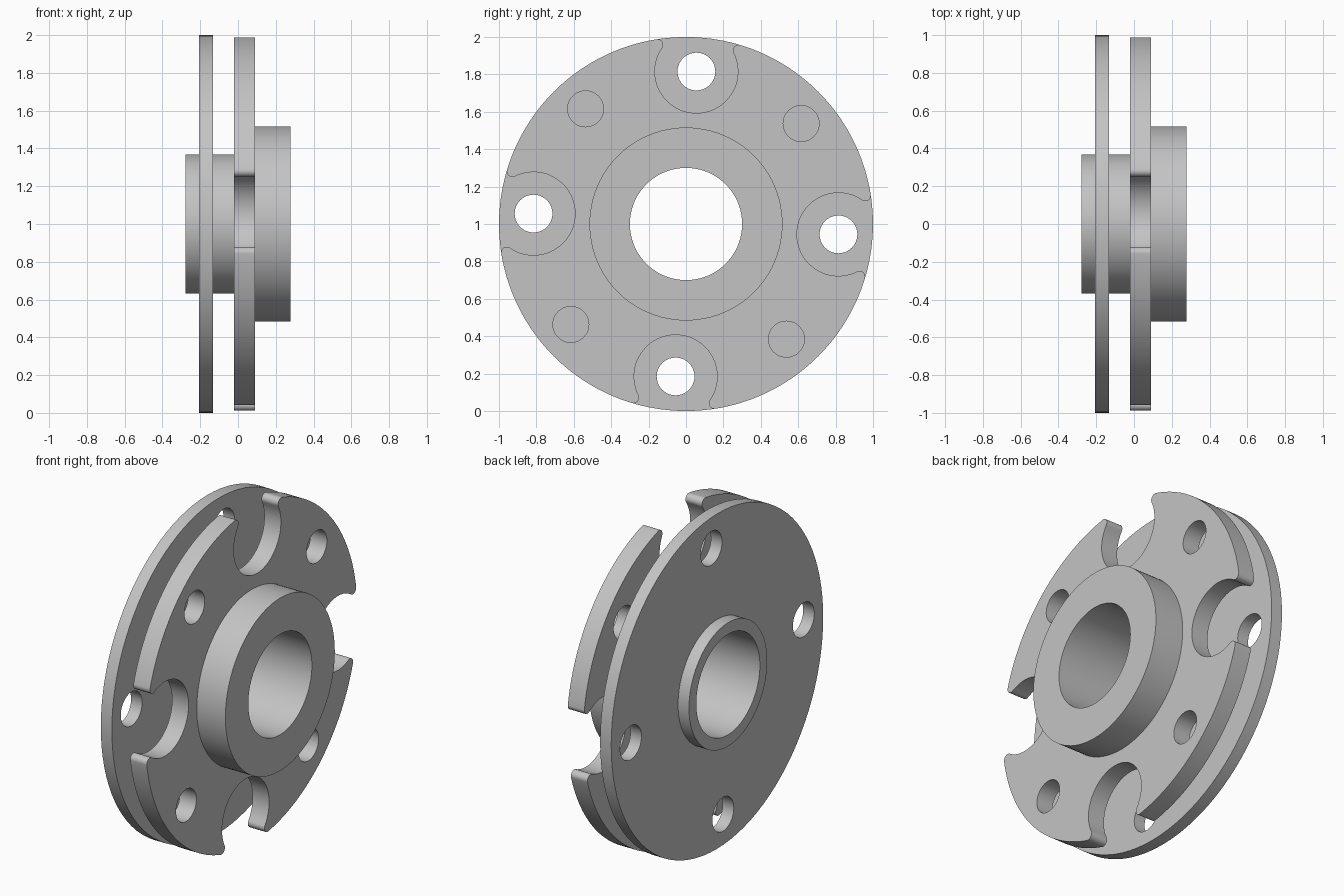
import bpy, bmesh
from math import sin, cos, pi, acos, atan2, radians
from mathutils import Vector

cube = bpy.data.objects.get("Cube")
if cube:
    bpy.data.objects.remove(cube)

RIM = 1.0          # plate radius
BORE = 0.3
HUB = 0.369
COLLAR = 0.516
PITCH = 0.817      # bolt circle radius
NOTCH = 0.222
FILLET = 0.03
PHASE = radians(-3.9)

# One plain grey metal
metal = bpy.data.materials.new("grey metal")
metal.use_nodes = True
grey = (0.55, 0.55, 0.55, 1)
metal.diffuse_color = grey
metal.node_tree.nodes["Principled BSDF"].inputs["Base Color"].default_value = grey


def polar(radius, angle):
    return Vector((radius * cos(angle), radius * sin(angle)))


def arc(centre, radius, start, end, steps):
    return [centre + polar(radius, start + (end - start) * i / steps)
            for i in range(steps + 1)]


def circle(radius, centre=Vector((0, 0)), steps=96):
    return arc(centre, radius, 0, 2 * pi, steps)[:-1]


def hole_ring(radius, first_angle):
    return [circle(radius, polar(PITCH, first_angle + k * pi / 2), 40)
            for k in range(4)]


def notched_rim():
    """Disc outline with four round notches whose mouths have rounded lips."""
    a, b = RIM - FILLET, NOTCH + FILLET
    half = acos((a * a + PITCH ** 2 - b * b) / (2 * a * PITCH))
    points = []
    for k in range(4):
        mid = PHASE + k * pi / 2
        centre = polar(PITCH, mid)
        lip = polar(a, -half)
        # Work with the notch on the +x axis, then turn it into place
        to_notch = Vector((PITCH, 0)) - lip
        turn = atan2(to_notch.y, to_notch.x)
        inward = turn + pi                      # lip seen from notch centre
        lip_in = arc(polar(a, mid - half), FILLET, mid - half, mid + turn, 10)
        bowl = arc(centre, NOTCH, mid + inward, mid + 2 * pi - inward, 48)
        lip_out = arc(polar(a, mid + half), FILLET, mid - turn, mid + half, 10)
        rim = arc(Vector((0, 0)), RIM, mid + half, mid + pi / 2 - half, 30)
        points += lip_in + bowl[1:] + lip_out[1:] + rim[1:-1]
    return points


def plate(name, x0, x1, loops):
    """Fill the outlines (first is outer, the rest holes) and extrude along x."""
    bm = bmesh.new()
    for loop in loops:
        verts = [bm.verts.new((x0, p.x, p.y)) for p in loop]
        for i, v in enumerate(verts):
            bm.edges.new((verts[i - 1], v))
    bmesh.ops.triangle_fill(bm, use_beauty=True, edges=bm.edges[:],
                            normal=(1, 0, 0))
    made = bmesh.ops.extrude_face_region(bm, geom=bm.faces[:],
                                         use_keep_orig=True)
    top = [g for g in made["geom"] if isinstance(g, bmesh.types.BMVert)]
    bmesh.ops.translate(bm, verts=top, vec=(x1 - x0, 0, 0))
    bmesh.ops.recalc_face_normals(bm, faces=bm.faces[:])
    mesh = bpy.data.meshes.new(name)
    bm.to_mesh(mesh)
    bm.free()
    mesh.materials.append(metal)
    obj = bpy.data.objects.new(name, mesh)
    obj.location.z = RIM
    bpy.context.collection.objects.link(obj)
    bpy.ops.object.select_all(action="DESELECT")
    obj.select_set(True)
    bpy.context.view_layer.objects.active = obj
    bpy.ops.object.shade_smooth_by_angle(angle=radians(30))


# Thin plate with four bolt holes
plate("back_plate", -0.206, -0.133,
      [circle(RIM), circle(HUB)] + hole_ring(0.101, PHASE))

# Thick plate with open notches and smaller holes between them
plate("notched_plate", -0.02, 0.089,
      [notched_rim(), circle(HUB)] + hole_ring(0.096, PHASE + pi / 4))

# Bored sleeve through both plates, and the wide collar on its end
plate("hub_sleeve", -0.278, 0.089, [circle(HUB), circle(BORE)])
plate("collar", 0.089, 0.278, [circle(COLLAR), circle(BORE)])
